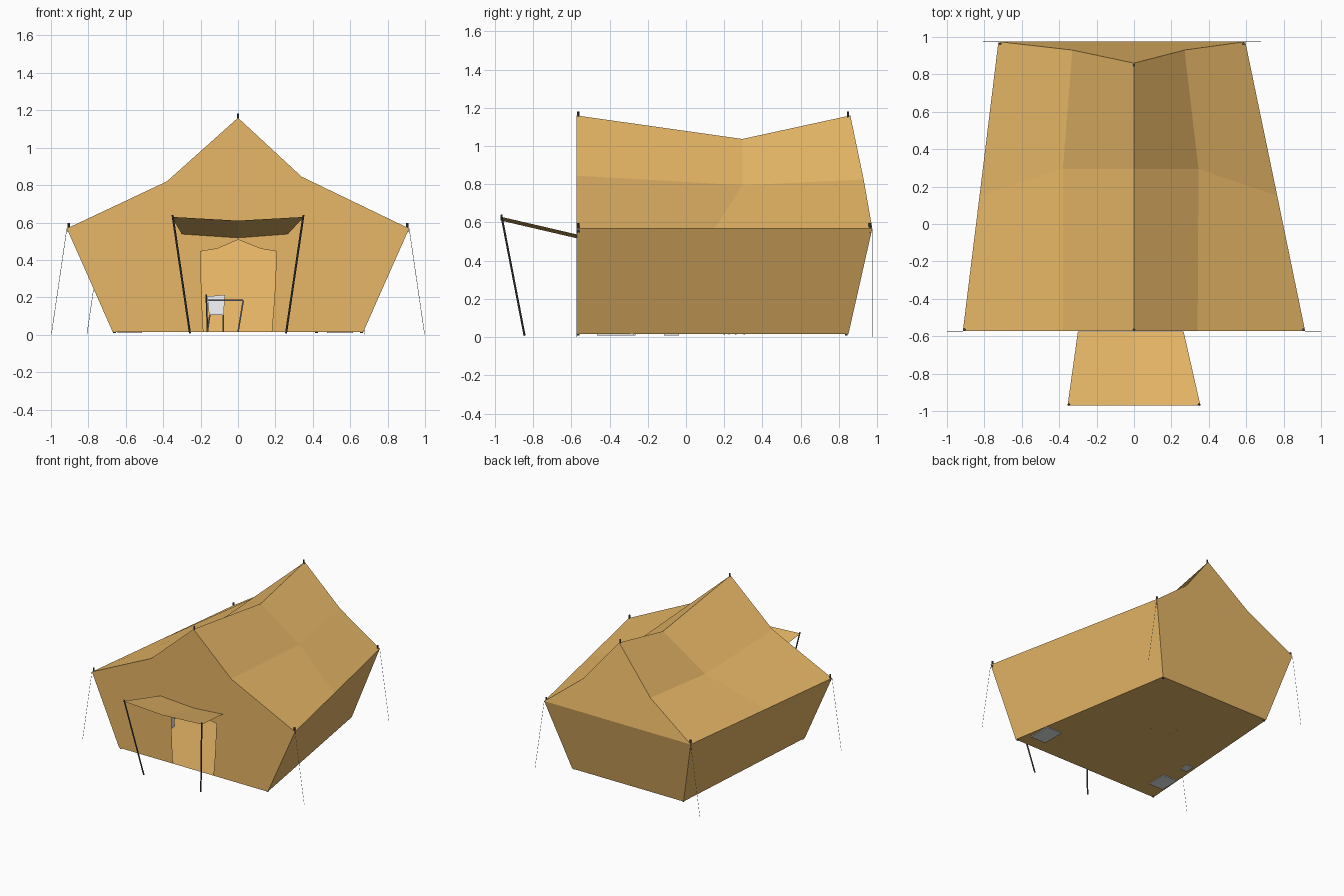
import bpy, bmesh
from mathutils import Vector

cube = bpy.data.objects.get("Cube")
if cube:
    bpy.data.objects.remove(cube, do_unlink=True)


def material(name, rgb):
    m = bpy.data.materials.new(name)
    m.use_nodes = True
    m.diffuse_color = (*rgb, 1)
    m.node_tree.nodes["Principled BSDF"].inputs["Base Color"].default_value = (*rgb, 1)
    return m


CANVAS = material("tan canvas", (0.8, 0.475, 0.135))
POLE = material("dark grey pole", (0.08, 0.08, 0.085))
STEEL = material("blue grey steel", (0.33, 0.39, 0.47))
PALE = material("pale grey", (0.8, 0.81, 0.83))


def finish(name, bm, mat):
    bmesh.ops.recalc_face_normals(bm, faces=bm.faces)
    me = bpy.data.meshes.new(name)
    bm.to_mesh(me)
    bm.free()
    me.materials.append(mat)
    ob = bpy.data.objects.new(name, me)
    bpy.context.collection.objects.link(ob)
    return ob


def rod(name, a, b, radius, mat, sides=8):
    a, b = Vector(a), Vector(b)
    bm = bmesh.new()
    bmesh.ops.create_cone(bm, cap_ends=True, segments=sides, radius1=radius,
                          radius2=radius, depth=(b - a).length)
    bm.transform((b - a).to_track_quat("Z", "Y").to_matrix().to_4x4())
    bmesh.ops.translate(bm, verts=bm.verts, vec=(a + b) / 2)
    return finish(name, bm, mat)


def box(name, centre, size, mat):
    bm = bmesh.new()
    bmesh.ops.create_cube(bm, size=1)
    bmesh.ops.scale(bm, verts=bm.verts, vec=size)
    bmesh.ops.translate(bm, verts=bm.verts, vec=centre)
    return finish(name, bm, mat)


# Tent cross-sections: eave, roof break, ridge, roof break, eave
FLOOR, EAVE = 0.015, 0.568
front = [(-0.915, -0.573, EAVE), (-0.38, -0.573, 0.82), (0, -0.573, 1.16),
         (0.34, -0.573, 0.845), (0.915, -0.573, EAVE)]
middle = [(-0.826, 0.15, EAVE), (-0.38, 0.295, 0.79), (0, 0.295, 1.037),
          (0.345, 0.295, 0.795), (0.766, 0.15, EAVE)]
back = [(-0.725, 0.975, EAVE), (-0.33, 0.93, 0.825), (0, 0.86, 1.16),
        (0.27, 0.93, 0.825), (0.595, 0.975, EAVE)]
# Floor corners: front right, front left, back left, back right
floor = [(-0.67, -0.573, FLOOR), (0.67, -0.573, FLOOR), (0.43, 0.85, FLOOR), (-0.573, 0.85, FLOOR)]
# Doorway outline, left to right
door = [(0.18, FLOOR), (0.195, 0.2), (0.207, 0.445), (0.12, 0.46), (0, 0.508),
        (-0.11, 0.46), (-0.2, 0.445), (-0.195, 0.2), (-0.185, FLOOR)]

bm = bmesh.new()
f, m, b = [[bm.verts.new(p) for p in ring] for ring in (front, middle, back)]
g = [bm.verts.new(p) for p in floor]
for r, s in ((f, m), (m, b)):
    for i in range(4):
        bm.faces.new((r[i], r[i + 1], s[i + 1], s[i]))
bm.faces.new(g)
bm.faces.new((g[0], f[0], m[0], b[0], g[3]))
bm.faces.new((g[1], f[4], m[4], b[4], g[2]))
bm.faces.new((g[3], b[0], b[4], g[2]))
bm.faces.new(b)
bm.faces.new([g[0], *f, g[1]] + [bm.verts.new((x, -0.573, z)) for x, z in door])
finish("tent_canvas", bm, CANVAS)

# Sagging canopy over the doorway
bm = bmesh.new()
outer = [bm.verts.new(p) for p in ((-0.355, -0.97, 0.63), (0, -0.97, 0.61), (0.355, -0.97, 0.63))]
inner = [bm.verts.new(p) for p in ((-0.3, -0.574, 0.538), (0, -0.574, 0.518), (0.265, -0.574, 0.538))]
for i in range(2):
    bm.faces.new((outer[i], outer[i + 1], inner[i + 1], inner[i]))
finish("door_canopy", bm, CANVAS)
for side, s in (("left", 1), ("right", -1)):
    rod(f"canopy_pole_{side}", (0.257 * s, -0.845, 0.008), (0.35 * s, -0.967, 0.64), 0.0055, POLE)

# Corner pole ends and guy lines
UP = Vector((0, 0, 1))
for end, ring, feet, inset in (("front", front, floor[:2], 0.009), ("back", back, floor[:1:-1], -0.012)):
    for side, s, foot, top in (("right", -1, feet[0], ring[0]), ("left", 1, feet[1], ring[4])):
        foot, top = Vector(foot), Vector(top)
        shift = Vector((-0.01 * s, inset, 0))
        rod(f"{end}_{side}_pole_foot", foot + shift - UP * 0.007, foot + shift + UP * 0.006, 0.007, POLE)
        rod(f"{end}_{side}_pole_tip", top + shift - UP * 0.02, top + shift + UP * 0.03, 0.007, POLE)
        rod(f"{end}_{side}_guy_line", top, top + Vector((0.083 * s, 0, -EAVE)), 0.0012, STEEL, 4)
    # Ridge pole tips
    tip = Vector(ring[2]) + Vector((0, inset, 0))
    rod(f"{end}_ridge_pole_tip", tip - UP * 0.03, tip + UP * 0.022, 0.0055, POLE)

# Folding chair inside the doorway: tapered back panel, seat, legs and dark post
bm = bmesh.new()
bm.faces.new([bm.verts.new(p) for p in ((-0.155, 0.22, 0.11), (-0.076, 0.22, 0.11),
                                        (-0.07, 0.25, 0.213), (-0.165, 0.25, 0.205))])
finish("chair_back", bm, PALE)
box("chair_seat", (-0.116, 0.265, 0.11), (0.08, 0.09, 0.008), PALE)
rod("chair_post", (-0.163, 0.26, FLOOR), (-0.17, 0.26, 0.215), 0.004, POLE, 6)
for x, lean in ((-0.15, 0.014), (-0.079, 0)):
    for y in (0.225, 0.305):
        rod("chair_leg", (x - lean, y, FLOOR), (x, y, 0.11), 0.004, STEEL, 6)
# Rail beside the chair
rod("rail", (-0.163, 0.2, 0.183), (0.028, 0.2, 0.183), 0.004, STEEL, 6)
rod("rail_leg", (0.028, 0.2, 0.183), (0, 0.2, FLOOR), 0.004, STEEL, 6)

# Storage boxes whose bases show beneath the floor
for name, x, y, w, d in (("left_box", 0.545, -0.37, 0.14, 0.19),
                         ("right_box", -0.578, -0.35, 0.13, 0.17),
                         ("small_box", -0.578, -0.076, 0.06, 0.08)):
    box(name, (x, y, 0.057), (w, d, 0.096), PALE)
